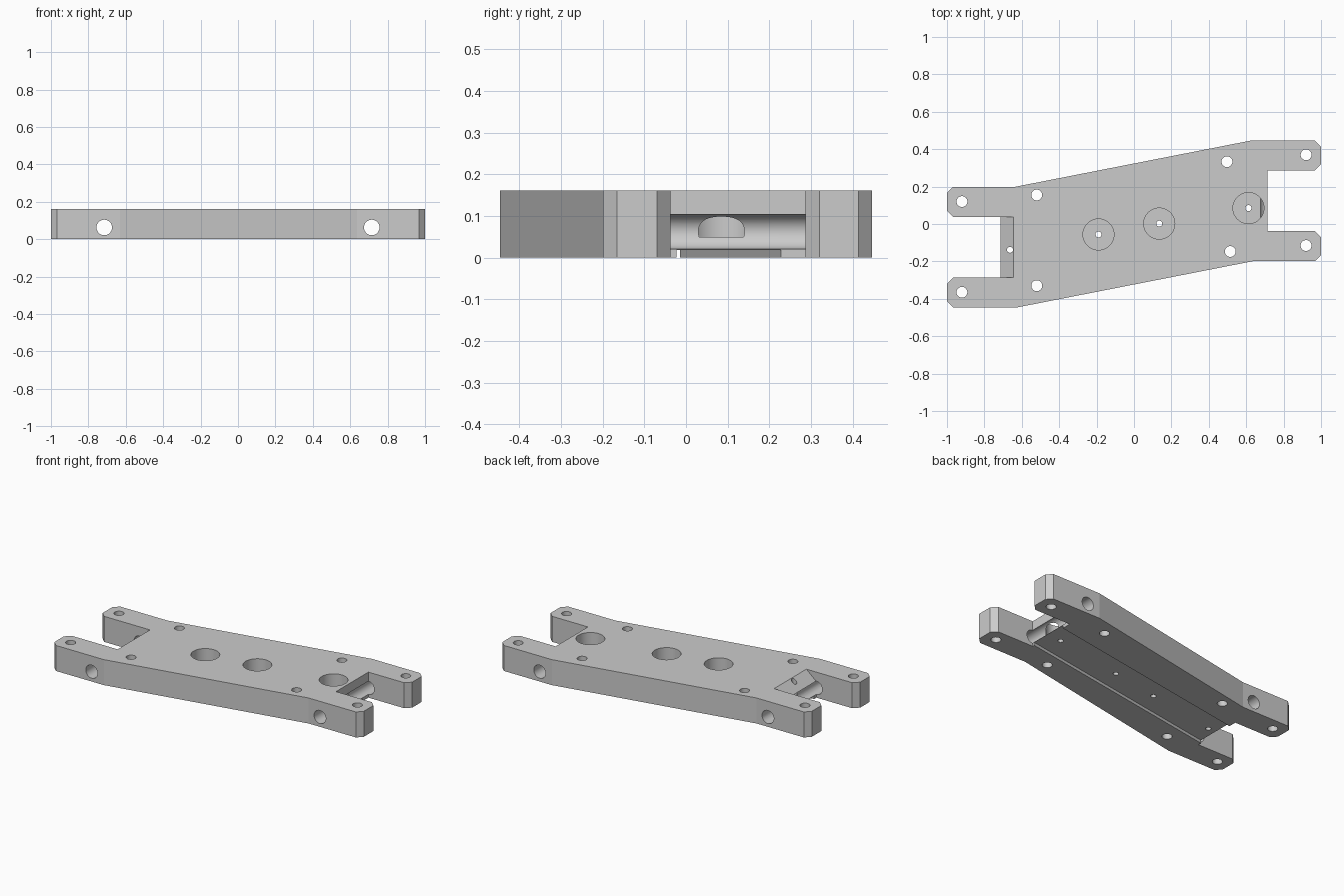
import bpy, bmesh, math
from mathutils import Vector, Matrix

cube = bpy.data.objects.get("Cube")
if cube:
    bpy.data.objects.remove(cube, do_unlink=True)

THICK = 0.162
grey = bpy.data.materials.new("machined_grey")
grey.use_nodes = True
grey.diffuse_color = (0.6, 0.6, 0.6, 1)
grey.node_tree.nodes["Principled BSDF"].inputs["Base Color"].default_value = (0.6, 0.6, 0.6, 1)


def finish(name, bm):
    bmesh.ops.recalc_face_normals(bm, faces=bm.faces)
    mesh = bpy.data.meshes.new(name)
    bm.to_mesh(mesh)
    bm.free()
    mesh.materials.append(grey)
    obj = bpy.data.objects.new(name, mesh)
    bpy.context.collection.objects.link(obj)
    return obj


def prism(name, points, extrude):
    """Extrude a closed outline of 3D points along a vector."""
    bm = bmesh.new()
    face = bm.faces.new([bm.verts.new(p) for p in points])
    ext = bmesh.ops.extrude_face_region(bm, geom=[face])
    verts = [g for g in ext["geom"] if isinstance(g, bmesh.types.BMVert)]
    bmesh.ops.translate(bm, verts=verts, vec=Vector(extrude))
    return finish(name, bm)


def drill(name, centre, radius, length, along_y=False):
    bm = bmesh.new()
    turn = Matrix.Rotation(math.pi / 2, 4, "X") if along_y else Matrix()
    bmesh.ops.create_cone(bm, cap_ends=True, segments=48, radius1=radius, radius2=radius,
                          depth=length, matrix=Matrix.Translation(centre) @ turn)
    return finish(name, bm)


# Plate outline: one forked end, repeated by half-turn symmetry
C = 0.033
half = [(0.715, 0.287), (1 - C, 0.287), (1, 0.287 + C), (1, 0.447 - C),
        (1 - C, 0.447), (0.63, 0.447), (-0.635, 0.199), (C - 1, 0.199),
        (-1, 0.199 - C), (-1, 0.037 + C), (C - 1, 0.037), (-0.715, 0.037)]
outline = half + [(-x, -y) for x, y in half]
plate = prism("link_plate", [(x, y, 0) for x, y in outline], (0, 0, THICK))

cutters = []

# Shallow skewed channel under the plate
channel = [(-0.8, -0.279), (0.8, -0.009), (0.8, 0.242), (-0.8, -0.029)]
cutters.append(prism("channel_cutter", [(x, y, -0.05) for x, y in channel], (0, 0, 0.069)))

# Sloped relief on the right-hand fork
ramp = [(-0.645, THICK), (-0.63, 0.2), (-0.75, 0.2), (-0.75, 0.072)]
cutters.append(prism("ramp_cutter", [(x, -0.287, z) for x, z in ramp], (0, 0.324, 0)))

# Pivot bores running across both forks
for x in (-0.715, 0.715):
    cutters.append(drill("pivot_cutter", (x, 0, 0.0625), 0.0415, 1.4, True))

# Bolt holes
bolts = [(-0.92, 0.12), (-0.92, -0.365), (0.92, 0.37), (0.92, -0.115),
         (-0.52, 0.155), (-0.52, -0.33), (0.497, 0.333), (0.515, -0.147)]
for x, y in bolts:
    cutters.append(drill("bolt_cutter", (x, y, 0.1), 0.029, 0.5))

# Counterbored screw holes along the channel
for x, y in [(-0.19, -0.056), (0.135, 0.002), (0.612, 0.085)]:
    cutters.append(drill("counterbore_cutter", (x, y, 0.2), 0.083, 0.3))
    cutters.append(drill("screw_cutter", (x, y, 0.05), 0.016, 0.3))
cutters.append(drill("screw_cutter", (-0.663, -0.138, 0.1), 0.016, 0.5))

# Cut everything, bake the result and drop the cutters
for cutter in cutters:
    cutter.hide_render = True
    mod = plate.modifiers.new(cutter.name, "BOOLEAN")
    mod.operation = "DIFFERENCE"
    mod.solver = "EXACT"
    mod.object = cutter
bpy.context.view_layer.update()
baked = bpy.data.meshes.new_from_object(plate.evaluated_get(bpy.context.evaluated_depsgraph_get()))
plate.modifiers.clear()
plate.data = baked
baked.materials.clear()
baked.materials.append(grey)
for cutter in cutters:
    bpy.data.objects.remove(cutter, do_unlink=True)

bpy.ops.object.select_all(action="DESELECT")
plate.select_set(True)
bpy.context.view_layer.objects.active = plate
bpy.ops.object.shade_smooth_by_angle(angle=math.radians(20))
# Flat-shaded large faces keep the machined look
for poly in baked.polygons:
    if len(poly.vertices) > 12:
        poly.use_smooth = False
